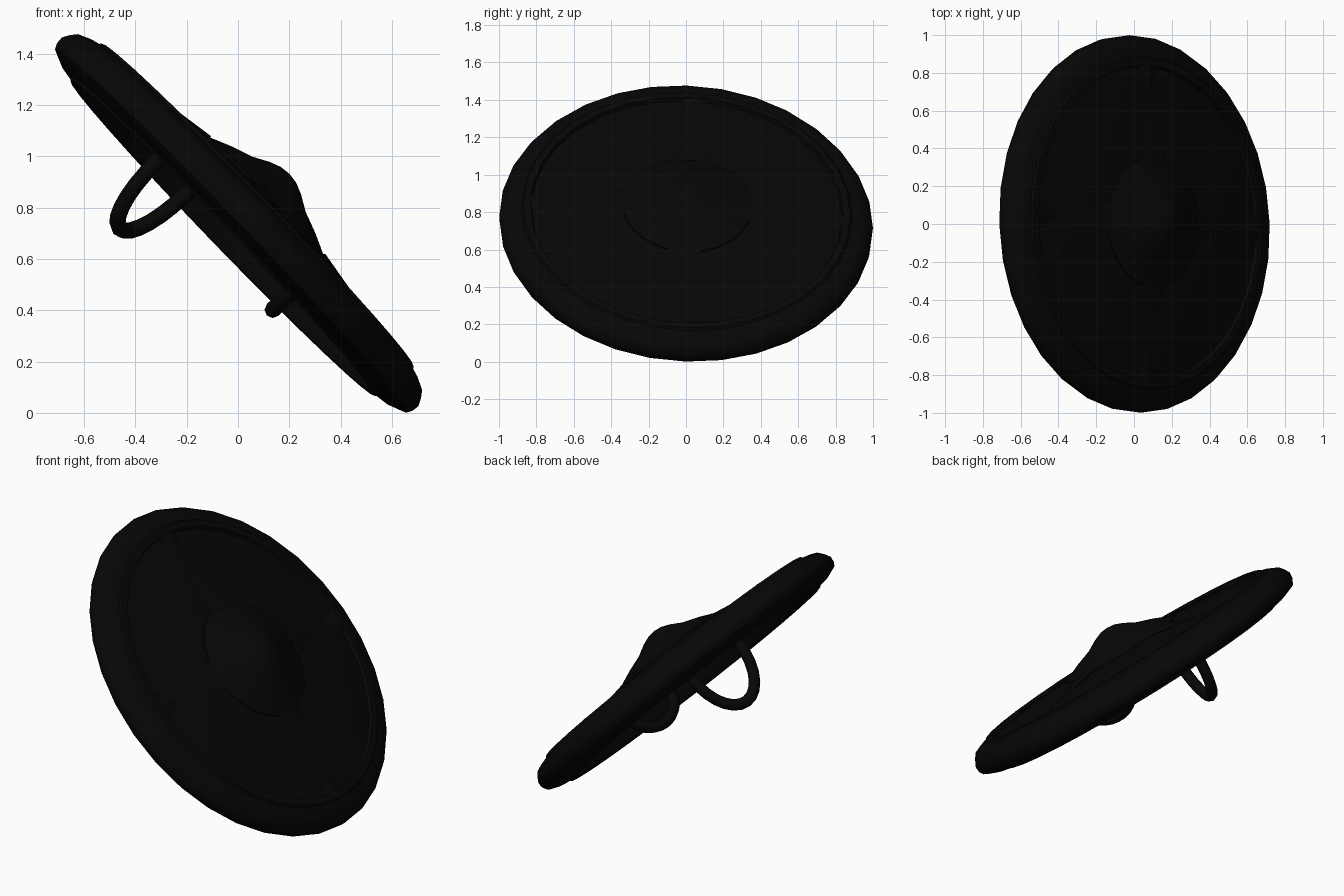
import bpy, bmesh, math
from mathutils import Matrix, Vector

if "Cube" in bpy.data.objects:
    bpy.data.objects.remove(bpy.data.objects["Cube"])

# Shield frame: local x runs down the face, local z points out of the face
down = Vector((0.695, 0, -0.719))
across = Vector((-0.035, 1, -0.028))
out = down.cross(across).normalized()
across = out.cross(down).normalized()
TILT = Matrix((down, across, out)).transposed().to_4x4()
TILT.translation = (0, 0, 0.737)
SPIN = math.radians(-3)

black = bpy.data.materials.new("soot_black")
black.diffuse_color = (0.002, 0.002, 0.002, 1)
black.use_nodes = True
black.node_tree.nodes["Principled BSDF"].inputs["Base Color"].default_value = black.diffuse_color


def finish(name, bm, angle=35):
    bmesh.ops.recalc_face_normals(bm, faces=bm.faces)
    bm.transform(TILT)
    mesh = bpy.data.meshes.new(name)
    bm.to_mesh(mesh)
    bm.free()
    mesh.materials.append(black)
    ob = bpy.data.objects.new(name, mesh)
    bpy.context.collection.objects.link(ob)
    bpy.ops.object.select_all(action='DESELECT')
    ob.select_set(True)
    bpy.context.view_layer.objects.active = ob
    bpy.ops.object.shade_smooth_by_angle(angle=math.radians(angle))
    return ob


def lathe(name, profile, sides=32):
    """Turn (radius, height) points around the shield axis."""
    bm = bmesh.new()
    rings = []
    for r, h in profile:
        if r == 0:
            rings.append([bm.verts.new((0, 0, h))] * sides)
        else:
            rings.append([bm.verts.new((r * math.cos(a), r * math.sin(a), h))
                          for a in (2 * math.pi * i / sides for i in range(sides))])
    for p, q in zip(rings, rings[1:]):
        for i in range(sides):
            j = (i + 1) % sides
            quad = list(dict.fromkeys((p[i], p[j], q[j], q[i])))
            bm.faces.new(quad)
    return finish(name, bm)


def tube(name, path, radius, sides=8):
    """Round bar along a list of points."""
    bm = bmesh.new()
    rings = []
    span = (path[-1] - path[0]).normalized()
    side = span.cross(Vector((0, 0, 1)))
    for i, p in enumerate(path):
        d = (path[min(i + 1, len(path) - 1)] - path[max(i - 1, 0)]).normalized()
        up = d.cross(side).normalized()
        rings.append([bm.verts.new(p + radius * (side * math.cos(a) + up * math.sin(a)))
                      for a in (2 * math.pi * k / sides for k in range(sides))])
    for p, q in zip(rings, rings[1:]):
        for k in range(sides):
            j = (k + 1) % sides
            bm.faces.new((p[k], p[j], q[j], q[k]))
    bm.faces.new(rings[0])
    bm.faces.new(rings[-1])
    return finish(name, bm, 50)


def arch(a, b, root, base, depth, steps=14):
    """Half-ellipse from a to b out of the back, with straight legs to the root."""
    a, b = Vector((*a, 0)), Vector((*b, 0))
    pts = [Vector((a.x, a.y, root))]
    for i in range(steps + 1):
        t = math.pi * i / steps
        p = (a + b) / 2 + (a - b) / 2 * math.cos(t)
        pts.append(Vector((p.x, p.y, base - depth * math.sin(t))))
    return pts + [Vector((b.x, b.y, root))]


# Dished plate with a thick rolled rim: front centre, round the rim, hollow back
lathe("shield_body", [
    (0, 0.15), (0.34, 0.139), (0.54, 0.122), (0.72, 0.102), (0.83, 0.086),
    (0.838, 0.108), (0.875, 0.106), (0.885, 0.094), (0.93, 0.082), (0.965, 0.066),
    (0.985, 0.04), (1.0, 0.012), (0.997, -0.018), (0.985, -0.04), (0.93, -0.062),
    (0.87, -0.068), (0.855, -0.082), (0.82, -0.08), (0.795, -0.05), (0.78, 0.008),
    (0.6, 0.035), (0.35, 0.045), (0, 0.05)])

# Central boss
lathe("boss", [(0.35, 0.12), (0.345, 0.146), (0.32, 0.155), (0.24, 0.19),
               (0.15, 0.222), (0.09, 0.256), (0.045, 0.274), (0, 0.28)])


# Pointed ridges on the four axes, from the boss and from the rim
def spike(name, turn, r0, h0, r1, h1, half):
    bm = bmesh.new()
    pts = [(r0, -half, h0 - 0.010), (r0, 0, h0 + 0.006), (r0, half, h0 - 0.010),
           (r1, 0, h1), (r0, 0, h0 - 0.05)]
    l, m, r, tip, low = [bm.verts.new(p) for p in pts]
    for f in ((l, m, tip), (m, r, tip), (r, low, tip), (low, l, tip), (l, low, r, m)):
        bm.faces.new(f)
    bm.transform(Matrix.Rotation(turn, 4, 'Z'))
    finish(name, bm, 20)


for k in range(4):
    turn = k * math.pi / 2 + SPIN
    spike(f"boss_spike_{k + 1}", turn, 0.32, 0.157, 0.63, 0.114, 0.09)
    spike(f"rim_spike_{k + 1}", turn, 0.84, 0.104, 0.66, 0.110, 0.08)

# Arm loop and low hand grip on the back
tube("arm_loop", arch((-0.395, -0.04), (-0.225, 0.25), 0.06, -0.06, 0.28), 0.032)
tube("hand_grip", arch((0.335, 0.22), (0.335, -0.18), 0.06, 0.0, 0.135), 0.032)
